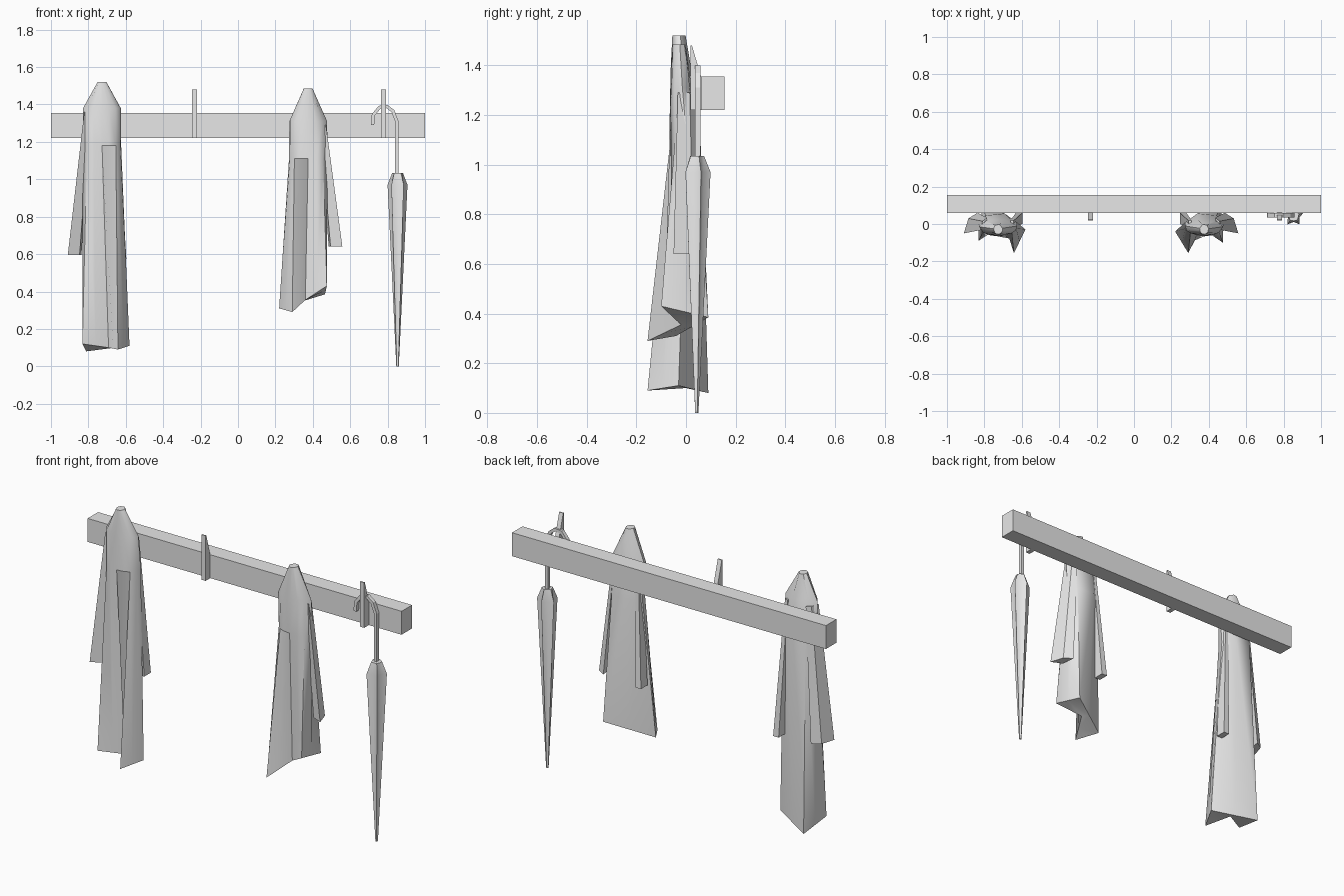
import bpy, bmesh
from math import sin, cos, radians
from mathutils import Vector

cube = bpy.data.objects.get("Cube")
if cube:
    bpy.data.objects.remove(cube)

grey = bpy.data.materials.new("plain grey")
grey.use_nodes = True
grey.diffuse_color = (0.8, 0.8, 0.8, 1)
grey.node_tree.nodes["Principled BSDF"].inputs["Base Color"].default_value = (0.8, 0.8, 0.8, 1)


def loft(name, rings, smooth=None):
    """Skin a stack of equal-length rings and close both ends."""
    bm = bmesh.new()
    rows = [[bm.verts.new(p) for p in ring] for ring in rings]
    n = len(rows[0])
    for a, b in zip(rows, rows[1:]):
        for i in range(n):
            j = (i + 1) % n
            bm.faces.new((a[i], a[j], b[j], b[i]))
    caps = [bm.faces.new(rows[0]), bm.faces.new(rows[-1])]
    bmesh.ops.recalc_face_normals(bm, faces=bm.faces)
    bmesh.ops.triangulate(bm, faces=caps)
    mesh = bpy.data.meshes.new(name)
    bm.to_mesh(mesh)
    bm.free()
    mesh.materials.append(grey)
    obj = bpy.data.objects.new(name, mesh)
    bpy.context.collection.objects.link(obj)
    if smooth:
        bpy.ops.object.select_all(action='DESELECT')
        obj.select_set(True)
        bpy.context.view_layer.objects.active = obj
        bpy.ops.object.shade_smooth_by_angle(angle=radians(smooth))
    return obj


def prism_x(name, x0, x1, profile):
    return loft(name, [[(x, y, z) for y, z in profile] for x in (x0, x1)])


# Wall board and pegs
prism_x("wall_board", -1, 1, [(0.06, 1.22), (0.155, 1.22), (0.155, 1.355), (0.06, 1.355)])
for side, x in (("right", -0.232), ("left", 0.778)):
    prism_x(side + "_peg", x - 0.013, x + 0.013,
            [(0.065, 1.22), (0.018, 1.22), (0.018, 1.48), (0.024, 1.48), (0.065, 1.34)])

# Coats: round shoulders flowing into a folded hem, with two hanging sleeves
ANGLES = (50, 5, -40, -65, -90, -112, -135, -160, -190, -250)
OUTER_CUFF = [(0.183, -0.05), (0.158, 0.03), (0.11, 0.06), (0.12, -0.02)]
INNER_CUFF = [(-0.13, 0.0), (-0.13, 0.06), (-0.095, 0.06), (-0.095, 0.0)]


def coat(name, cx, m, top, shoulder, hem, cuff_z):
    def place(x, y, z):
        return (cx + m * x, y, z)

    def oval(w, front, back, z):
        mid, half = (front + back) / 2, (back - front) / 2
        return [place(w * cos(radians(a)), mid + half * sin(radians(a)), z) for a in ANGLES]

    corners = [Vector(place(*p)) for p in hem]
    bottom = []
    for a, b in zip(corners, corners[1:] + corners[:1]):
        bottom += [a, (a + b) / 2]
    loft(name + "_body", [
        oval(0.024, -0.055, 0.0, top),
        oval(0.102, -0.062, 0.025, shoulder),
        oval(0.104, -0.066, 0.06, shoulder - 0.2),
        bottom], 40)

    for part, cuff, sx, z in (("outer", OUTER_CUFF, 0.075, cuff_z),
                              ("inner", INNER_CUFF, -0.075, cuff_z - 0.02)):
        mx = sum(p[0] for p in cuff) / 4
        my = sum(p[1] for p in cuff) / 4
        start = [place(sx + 0.5 * (x - mx), 0.0 + 0.6 * (y - my), shoulder - 0.02) for x, y in cuff]
        loft(f"{name}_{part}_sleeve", [start, [place(x, y, z) for x, y in cuff]])


coat("long_coat", -0.727, -1, 1.52, 1.38,
     [(0.085, 0.09, 0.08), (0.105, -0.09, 0.12), (-0.035, 0.0, 0.1),
      (-0.085, -0.155, 0.09), (-0.147, -0.03, 0.11)], 0.595)
coat("short_coat", 0.375, 1, 1.485, 1.31,
     [(0.09, 0.09, 0.385), (0.1, -0.1, 0.43), (-0.015, -0.02, 0.355),
      (-0.085, -0.155, 0.29), (-0.155, -0.04, 0.31)], 0.64)

# Umbrella: pleated closed canopy
UX, UY = 0.853, 0.043


def star(r, inner, z):
    return [(UX + (inner if i % 2 else r) * cos(radians(90 + 36 * i)),
             UY + (inner if i % 2 else r) * sin(radians(90 + 36 * i)), z) for i in range(10)]


loft("umbrella_canopy", [star(0.007, 0.006, 0), star(0.056, 0.032, 0.97),
                         star(0.03, 0.026, 1.035)], 40)

# Umbrella: shaft and hooked handle as a square bar swept along a path
path = [Vector((x, 0.047, z)) for x, z in
        ((0.849, 1.02), (0.849, 1.31), (0.828, 1.365), (0.795, 1.39),
         (0.757, 1.385), (0.724, 1.345), (0.719, 1.29))]
bar = []
for i, p in enumerate(path):
    t = (path[min(i + 1, len(path) - 1)] - path[max(i - 1, 0)]).normalized()
    side = Vector((t.z, 0, -t.x)) * 0.009
    depth = Vector((0, 0.011, 0))
    bar.append([p + side + depth, p - side + depth, p - side - depth, p + side - depth])
loft("umbrella_handle", bar)
